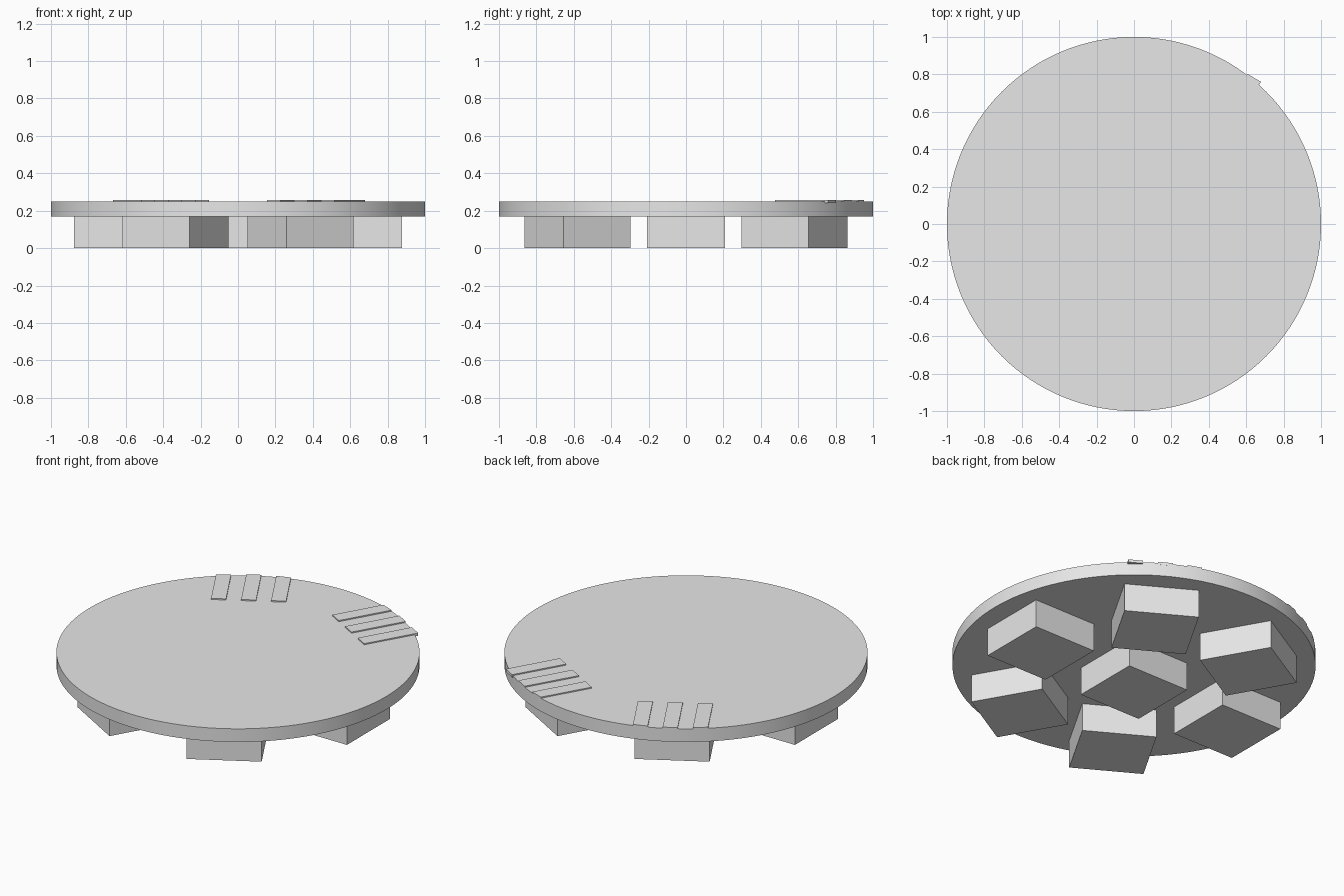
import bpy
import bmesh
from math import radians, sqrt
from mathutils import Matrix

cube = bpy.data.objects.get("Cube")
if cube:
    bpy.data.objects.remove(cube, do_unlink=True)

DISC_BOTTOM, DISC_TOP, STRIP_TOP = 0.17, 0.25, 0.257
BLOCK = 0.415        # side of each square block
RING = 0.67          # distance of the outer blocks from the centre
STRIP_W = 0.083
STRIP_GAP = 0.166

grey = bpy.data.materials.new("light grey")
grey.use_nodes = True
grey.diffuse_color = (0.8, 0.8, 0.8, 1)
grey.node_tree.nodes["Principled BSDF"].inputs["Base Color"].default_value = (0.8, 0.8, 0.8, 1)


def finish(name, bm):
    """Turn a bmesh into a grey object."""
    bmesh.ops.recalc_face_normals(bm, faces=bm.faces)
    mesh = bpy.data.meshes.new(name)
    bm.to_mesh(mesh)
    bm.free()
    mesh.materials.append(grey)
    obj = bpy.data.objects.new(name, mesh)
    bpy.context.collection.objects.link(obj)
    return obj


def prism(name, outline, z0, z1, angle=0):
    """Extrude a flat outline upward, turned about the z axis."""
    bm = bmesh.new()
    face = bm.faces.new([bm.verts.new((x, y, z0)) for x, y in outline])
    top = bmesh.ops.extrude_face_region(bm, geom=[face])["geom"]
    verts = [v for v in top if isinstance(v, bmesh.types.BMVert)]
    bmesh.ops.translate(bm, verts=verts, vec=(0, 0, z1 - z0))
    bm.transform(Matrix.Rotation(radians(angle), 4, "Z"))
    return finish(name, bm)


# Round top
bm = bmesh.new()
bmesh.ops.create_cone(bm, cap_ends=True, segments=128, radius1=1, radius2=1,
                      depth=DISC_TOP - DISC_BOTTOM,
                      matrix=Matrix.Translation((0, 0, (DISC_TOP + DISC_BOTTOM) / 2)))
disc = finish("round_top", bm)
bpy.context.view_layer.objects.active = disc
disc.select_set(True)
bpy.ops.object.shade_smooth_by_angle(angle=radians(30))


# Square blocks underneath: one in the middle, six in a ring
def block(name, distance, angle):
    h = BLOCK / 2
    outline = [(distance - h, -h), (distance + h, -h), (distance + h, h), (distance - h, h)]
    prism(name, outline, 0, DISC_BOTTOM, angle)


block("centre_block", 0, 0)
for i in range(6):
    block(f"ring_block_{i + 1}", RING, 60 * i)


# Raised strips in two groups of three, trimmed to the rim
def strip(name, offset, angle, trimmed=True):
    sides = [offset + STRIP_W * (k / 4 - 0.5) for k in range(5)]
    outer = [(sqrt(1 - s * s) if trimmed else 0.998, s) for s in sides]
    outline = [(RING, sides[0])] + outer + [(RING, sides[-1])]
    prism(name, outline, DISC_TOP - 0.01, STRIP_TOP, angle)


for side, angle in (("left", 60), ("right", 120)):
    for i in (-1, 0, 1):
        # The outermost left strip keeps its square end
        strip(f"{side}_strip_{i + 2}", i * STRIP_GAP, angle,
              trimmed=not (side == "left" and i == -1))
